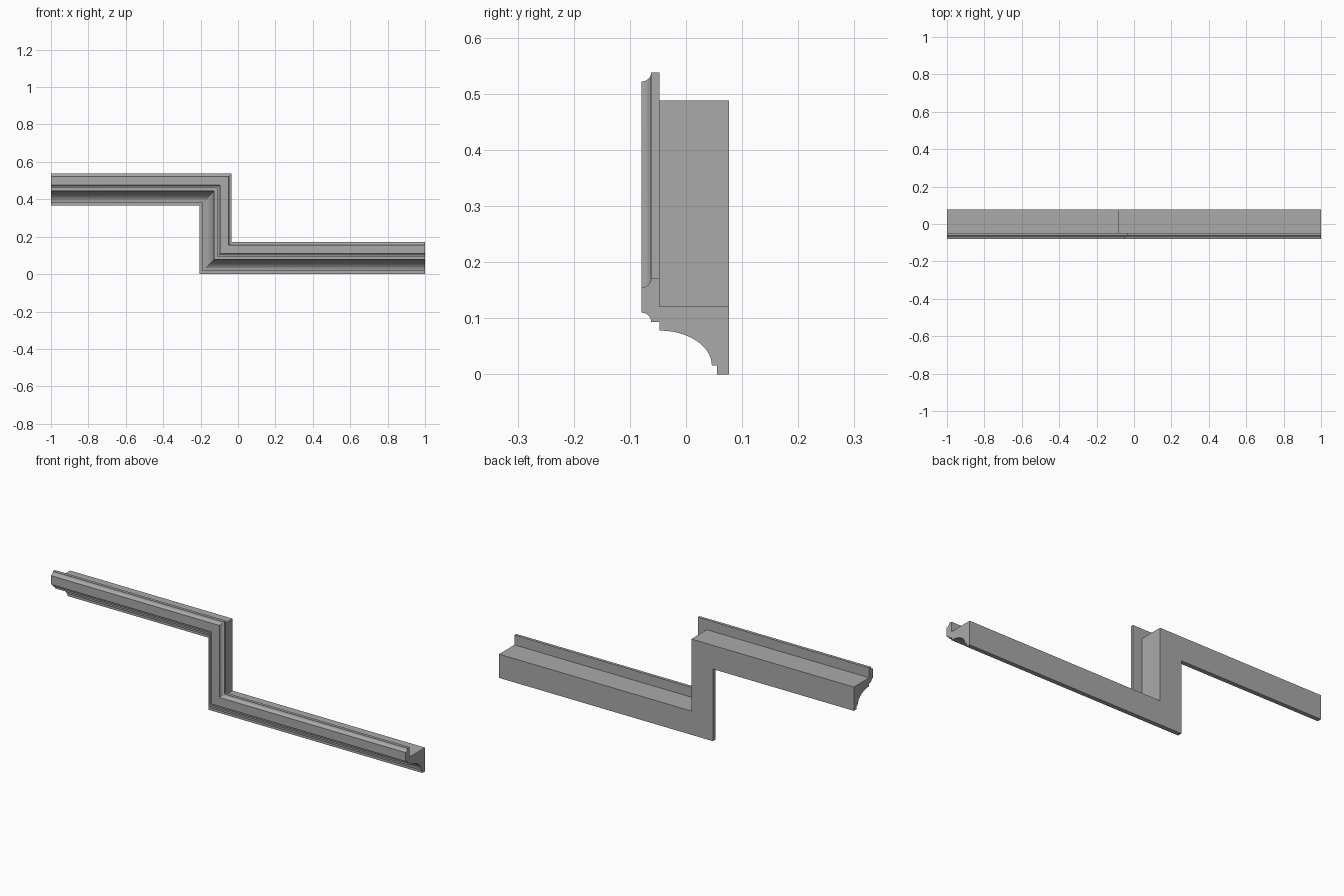
import bpy, bmesh
from math import cos, sin, pi, radians

cube = bpy.data.objects.get("Cube")
if cube:
    bpy.data.objects.remove(cube, do_unlink=True)

STEP_X, STEP_Z = -0.205, 0.367   # outer corner of the step


def arc(cy, cw, ry, rw, a0, a1, n):
    """Points (depth, width) along part of an ellipse."""
    angles = [radians(a0 + (a1 - a0) * i / n) for i in range(n + 1)]
    return [(cy + ry * cos(a), cw + rw * sin(a)) for a in angles]


# Moulding cross-section: depth y, width measured from the lower edge
profile = [(0.077, 0), (0.055, 0), (0.055, 0.016)]
profile += arc(-0.047, 0.016, 0.093, 0.062, 0, 90, 20)      # large cove
profile += [(-0.047, 0.093)]
profile += arc(-0.079, 0.093, 0.017, 0.017, 0, 90, 8)       # lower small cove
profile += arc(-0.079, 0.171, 0.017, 0.016, -90, 0, 8)      # upper small cove
profile += [(-0.047, 0.171), (-0.047, 0.121), (0.077, 0.121)]

# Mitred stations along the stepped path: upper end, two corners, lower end
stations = [
    lambda w: (-1, STEP_Z + w),
    lambda w: (STEP_X + w, STEP_Z + w),
    lambda w: (STEP_X + w, w),
    lambda w: (1, w),
]

bm = bmesh.new()
rings = []
for place in stations:
    ring = []
    for y, w in profile:
        x, z = place(w)
        ring.append(bm.verts.new((x, y, z)))
    rings.append(ring)

# Sides and end caps
count = len(profile)
for a, b in zip(rings, rings[1:]):
    for i in range(count):
        j = (i + 1) % count
        bm.faces.new((a[i], a[j], b[j], b[i]))
bm.faces.new(rings[0])
bm.faces.new(rings[-1][::-1])
bmesh.ops.recalc_face_normals(bm, faces=bm.faces[:])

mesh = bpy.data.meshes.new("stepped_moulding")
bm.to_mesh(mesh)
bm.free()
moulding = bpy.data.objects.new("stepped_moulding", mesh)
bpy.context.collection.objects.link(moulding)

# Plain grey finish
grey = bpy.data.materials.new("plain_grey")
grey.use_nodes = True
colour = (0.4, 0.4, 0.4, 1)
grey.diffuse_color = colour
grey.node_tree.nodes["Principled BSDF"].inputs["Base Color"].default_value = colour
mesh.materials.append(grey)

# Smooth coves, sharp steps
bpy.ops.object.select_all(action="DESELECT")
moulding.select_set(True)
bpy.context.view_layer.objects.active = moulding
bpy.ops.object.shade_smooth_by_angle(angle=radians(30))
